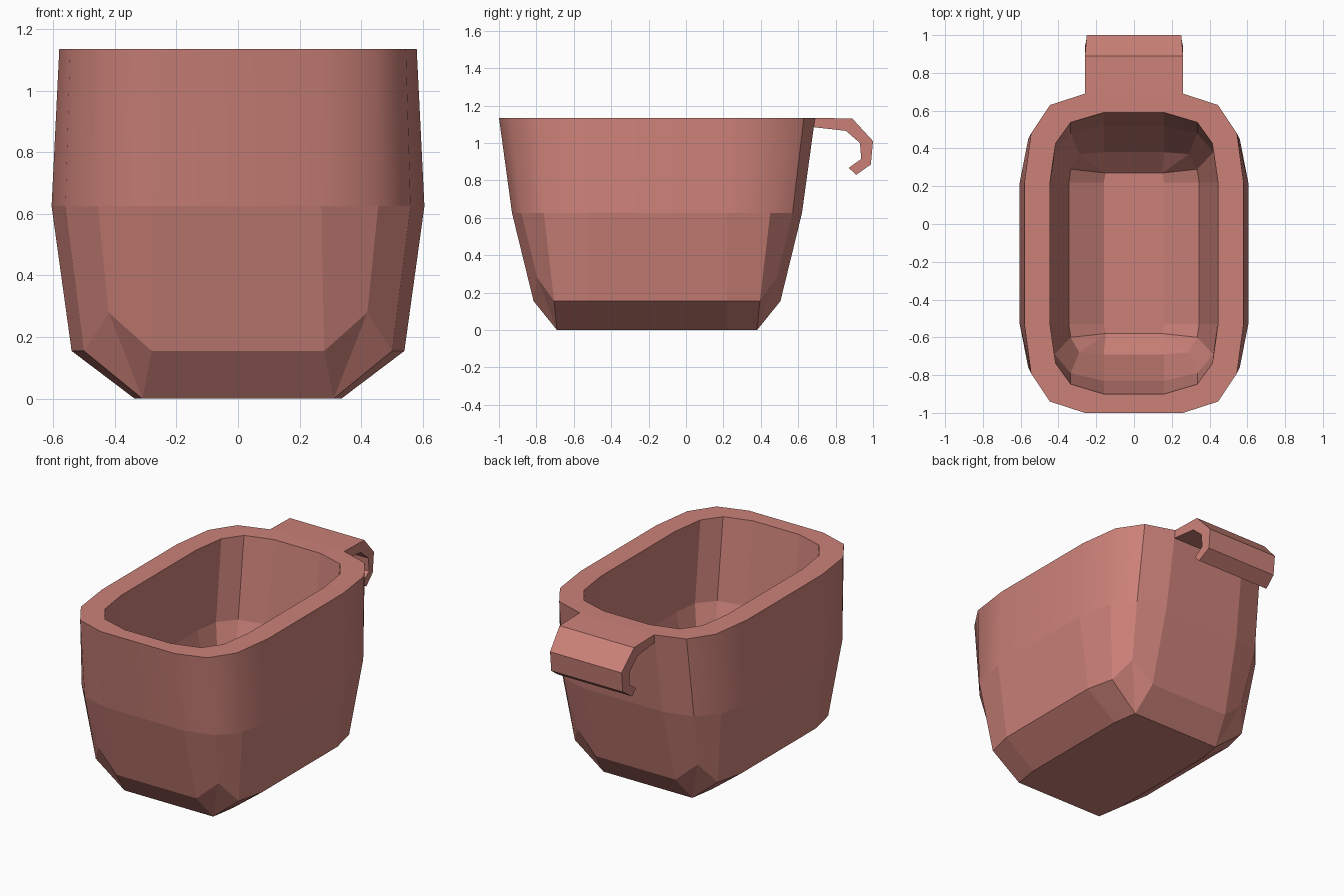
import bpy, bmesh

if "Cube" in bpy.data.objects:
    bpy.data.objects.remove(bpy.data.objects["Cube"])

mat = bpy.data.materials.new("dusty coral")
mat.diffuse_color = (0.60, 0.22, 0.19, 1)
mat.use_nodes = True
mat.node_tree.nodes["Principled BSDF"].inputs["Base Color"].default_value = mat.diffuse_color
CY = -0.155  # the tub is symmetric about this y


def add_object(name, bm):
    mesh = bpy.data.meshes.new(name)
    bm.to_mesh(mesh)
    bm.free()
    mesh.materials.append(mat)
    obj = bpy.data.objects.new(name, mesh)
    bpy.context.collection.objects.link(obj)
    return obj


def ring(bm, quarter):
    """Mirror a front-right quarter (x, y, z) into a closed 16 point ring."""
    right = quarter + [(x, 2 * CY - y, z) for x, y, z in reversed(quarter)]
    left = [(-x, y, z) for x, y, z in reversed(right)]
    return [bm.verts.new(p) for p in right + left]


def flat(points, z):
    return [(x, y, z) for x, y in points]


# Quarter cross-sections from outer base, over the rim, to the inner floor
H, M = 1.135, 0.625
sections = [
    flat([(.31, -.69)] * 3 + [(.335, -.53)], 0),
    [(.28, -.815, .155), (.42, -.795, .28), (.50, -.705, .155), (.54, -.53, .155)],
    flat([(.27, -.93), (.455, -.88), (.56, -.76), (.605, -.53)], M),
    flat([(.26, -1.0), (.445, -.94), (.545, -.79), (.58, -.53)], H),
    flat([(.16, -.90), (.335, -.848), (.415, -.737), (.445, -.53)], H),
    flat([(.16, -.83), (.335, -.79), (.42, -.69), (.44, -.53)], M),
    [(.16, -.69, .22), (.29, -.68, .32), (.335, -.60, .24), (.345, -.53, .22)],
    flat([(.15, -.58)] * 3 + [(.16, -.53)], .11),
]

# Tub shell
bm = bmesh.new()
rings = [ring(bm, s) for s in sections]
smooth_faces = set()
for level, (a, b) in enumerate(zip(rings, rings[1:])):
    for i in range(16):
        j = (i + 1) % 16
        f = bm.faces.new((a[i], a[j], b[j], b[i]))
        if level == 2:          # upper outer band is softly shaded
            f.smooth = True
bm.faces.new(rings[0])
bm.faces.new(rings[-1])
bmesh.ops.remove_doubles(bm, verts=bm.verts, dist=0.0005)
bmesh.ops.recalc_face_normals(bm, faces=bm.faces)
for e in bm.edges:
    back_corner = all(v.co.y > 0.5 and abs(v.co.x) < 0.5 for v in e.verts)
    e.smooth = all(f.smooth for f in e.link_faces) and not back_corner
add_object("tub", bm)

# Hooked handle: side profile (y, z) extruded across x
profile = [(.69, H), (.89, 1.13), (1.0, 1.01), (.988, .885), (.91, .83),
           (.87, .867), (.937, .915), (.93, 1.0), (.855, 1.065), (.68, 1.085)]
bm = bmesh.new()
sides = []
for s in (-1, 1):
    sides.append([bm.verts.new((s * (.26 if y < .95 else .25), y, z)) for y, z in profile])
n = len(profile)
for i in range(n):
    j = (i + 1) % n
    bm.faces.new((sides[0][i], sides[0][j], sides[1][j], sides[1][i]))
for side in sides:
    bm.faces.new(side)
bmesh.ops.recalc_face_normals(bm, faces=bm.faces)
add_object("hook_handle", bm)
